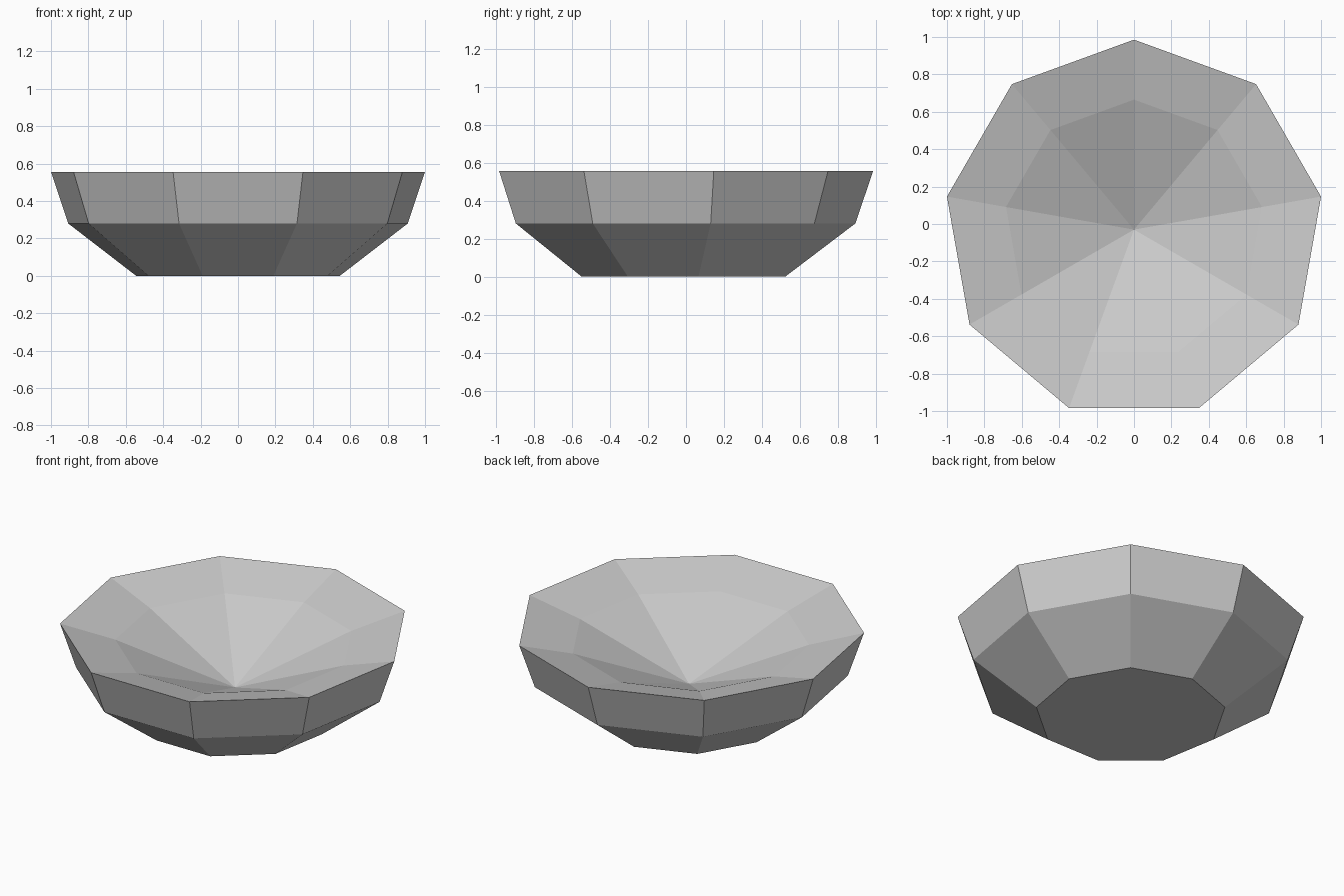
import bpy, bmesh, math

if "Cube" in bpy.data.objects:
    bpy.data.objects.remove(bpy.data.objects["Cube"])

SIDES = 9
CENTRE_Y = -0.03

# Cross-section rings (radius, height): foot, belly, rim, inner step
PROFILE = [(0.553, 0.0), (0.922, 0.28), (1.0154, 0.556), (0.695, 0.467)]
HOLLOW_Z = 0.19  # lowest point of the hollow

grey = bpy.data.materials.new("grey")
grey.diffuse_color = (0.6, 0.6, 0.6, 1)
grey.use_nodes = True
grey.node_tree.nodes["Principled BSDF"].inputs["Base Color"].default_value = grey.diffuse_color

bm = bmesh.new()


def ring(radius, z):
    """Nine-sided ring with one corner pointing to the back."""
    angles = [math.pi / 2 + math.tau * i / SIDES for i in range(SIDES)]
    return [bm.verts.new((radius * math.cos(a), CENTRE_Y + radius * math.sin(a), z))
            for a in angles]


rings = [ring(r, z) for r, z in PROFILE]

# Outer wall, rim and upper inside
for low, high in zip(rings, rings[1:]):
    for i in range(SIDES):
        j = (i + 1) % SIDES
        bm.faces.new((low[i], low[j], high[j], high[i]))

# Flat foot
bm.faces.new(list(reversed(rings[0])))

# Conical hollow
tip = bm.verts.new((0, CENTRE_Y, HOLLOW_Z))
for i in range(SIDES):
    bm.faces.new((rings[-1][i], rings[-1][(i + 1) % SIDES], tip))

bmesh.ops.recalc_face_normals(bm, faces=bm.faces)
mesh = bpy.data.meshes.new("bowl")
bm.to_mesh(mesh)
bm.free()
mesh.materials.append(grey)
bowl = bpy.data.objects.new("bowl", mesh)
bpy.context.collection.objects.link(bowl)
